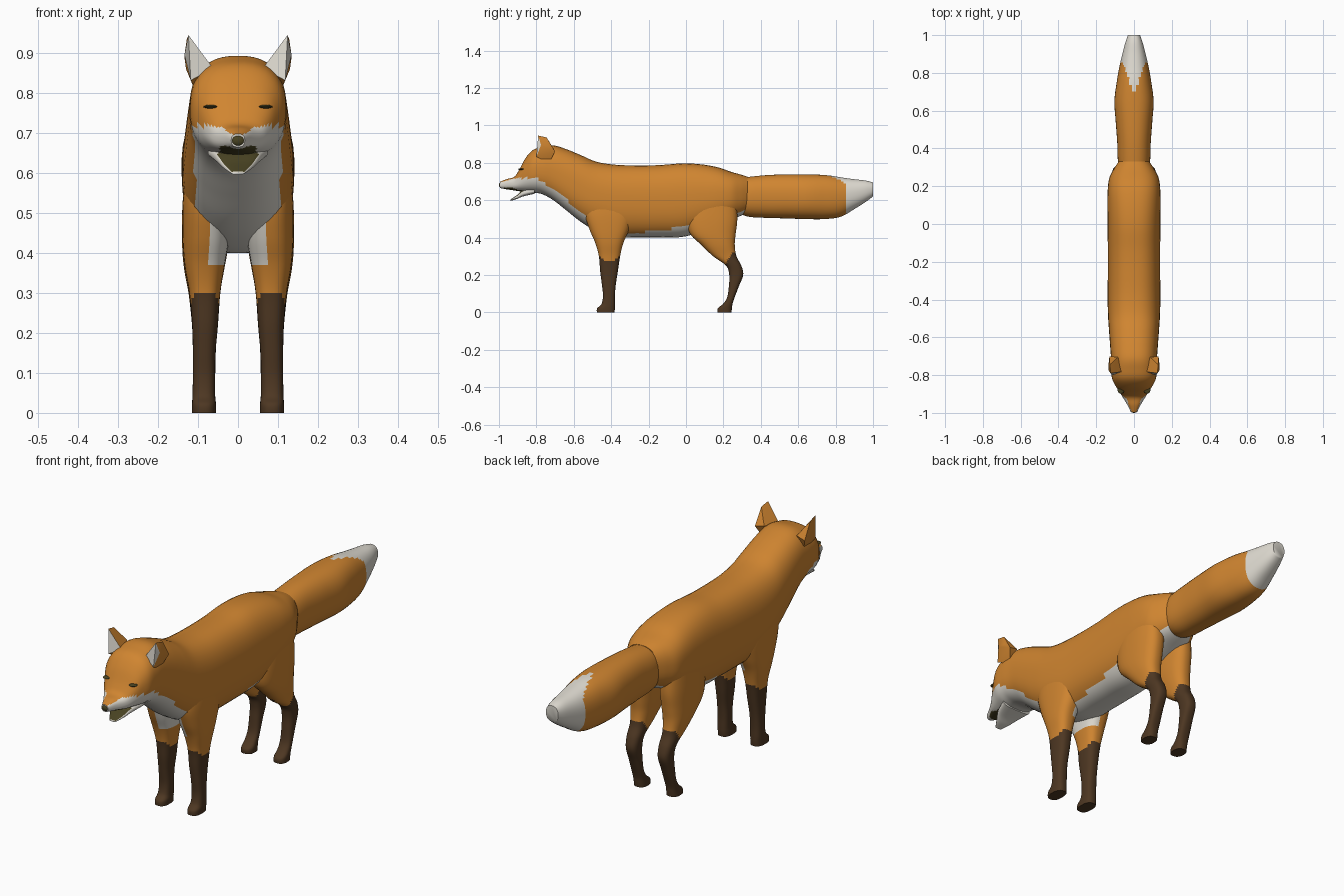
import bpy, bmesh, math
from mathutils import Vector, Matrix
from mathutils.bvhtree import BVHTree


def material(name, rgb):
    m = bpy.data.materials.new(name)
    m.diffuse_color = (*rgb, 1)
    return m


MATS = [material("orange fur", (0.63, 0.235, 0.03)),
        material("white fur", (0.74, 0.71, 0.64)),
        material("brown fur", (0.075, 0.038, 0.016)),
        material("dark olive", (0.065, 0.055, 0.016))]
ORANGE, WHITE, BROWN, DARK = range(4)


def finish(bm, name, rule, mirror=False, angle=60):
    """Colour faces by rule(centre, normal), make the object, smooth it."""
    bmesh.ops.recalc_face_normals(bm, faces=bm.faces[:])
    bm.normal_update()
    for f in bm.faces:
        f.material_index = rule(f.calc_center_median(), f.normal)
    me = bpy.data.meshes.new(name)
    bm.to_mesh(me)
    bm.free()
    for m in MATS:
        me.materials.append(m)
    ob = bpy.data.objects.new(name, me)
    bpy.context.collection.objects.link(ob)
    bpy.ops.object.select_all(action='DESELECT')
    ob.select_set(True)
    bpy.context.view_layer.objects.active = ob
    bpy.ops.object.shade_smooth_by_angle(angle=math.radians(angle))
    if mirror:
        ob.modifiers.new("mirror", 'MIRROR').use_mirror_merge = False
    return ob


def refine(rows, n):
    """Catmull-Rom resampling of a list of equal-length tuples."""
    p = [rows[0]] + rows + [rows[-1]]
    out = []
    for i in range(1, len(p) - 2):
        for k in range(n):
            t = k / n
            out.append([0.5 * (2 * b + (c - a) * t + (2 * a - 5 * b + 4 * c - d) * t * t
                               + (3 * b - a - 3 * c + d) * t ** 3)
                        for a, b, c, d in zip(*p[i - 1:i + 3])])
    return out + [list(rows[-1])]


def loft(rows, axis, power=2.5, sides=40, n=6):
    """Skin superellipse rings; a row is (position, x0, x1, v0, v1)."""
    bm = bmesh.new()
    rings = []
    for t, x0, x1, v0, v1 in refine(rows, n):
        ring = []
        for k in range(sides):
            a = 2 * math.pi * (k + 0.5) / sides
            c, s = math.cos(a), math.sin(a)
            x = (x0 + x1) / 2 + (x1 - x0) / 2 * math.copysign(abs(c) ** (2 / power), c)
            v = (v0 + v1) / 2 + (v1 - v0) / 2 * math.copysign(abs(s) ** (2 / power), s)
            ring.append(bm.verts.new((x, t, v) if axis == 'y' else (x, v, t)))
        rings.append(ring)
    for a, b in zip(rings, rings[1:]):
        for k in range(sides):
            j = (k + 1) % sides
            bm.faces.new((a[k], a[j], b[j], b[k]))
    bm.faces.new(rings[0])
    bm.faces.new(rings[-1])
    return bm


def lookup(table, t):
    for (a, va), (b, vb) in zip(table, table[1:]):
        if t <= b:
            return va + (vb - va) * max(0, (t - a) / (b - a))
    return table[-1][1]


def sym(rows):
    return [(y, -w, w, z0, z1) for y, w, z0, z1 in rows]


# Head, neck and torso: (y, half width, bottom, top)
torso = sym([
    (-0.995, 0.017, 0.665, 0.698), (-0.96, 0.034, 0.658, 0.712), (-0.92, 0.058, 0.652, 0.724),
    (-0.895, 0.074, 0.648, 0.757), (-0.86, 0.096, 0.644, 0.822), (-0.82, 0.116, 0.640, 0.867),
    (-0.77, 0.121, 0.632, 0.885), (-0.71, 0.122, 0.600, 0.893), (-0.64, 0.127, 0.545, 0.873),
    (-0.56, 0.133, 0.482, 0.840), (-0.48, 0.138, 0.435, 0.806), (-0.38, 0.140, 0.402, 0.790),
    (-0.26, 0.139, 0.400, 0.786), (-0.14, 0.139, 0.400, 0.788), (-0.02, 0.140, 0.403, 0.797),
    (0.08, 0.141, 0.430, 0.792), (0.17, 0.140, 0.465, 0.776), (0.24, 0.132, 0.495, 0.752),
    (0.29, 0.108, 0.515, 0.738), (0.33, 0.082, 0.535, 0.725)])
WHITE_LINE = [(-1, 0.694), (-0.92, 0.715), (-0.86, 0.72), (-0.79, 0.712), (-0.7, 0.655),
              (-0.6, 0.57), (-0.5, 0.475), (-0.4, 0.42), (-0.3, 0.42), (0.02, 0.46),
              (0.15, 0.49), (0.33, 0.55)]


def torso_colour(c, n):
    if n.z < -0.6 and c.y < -0.87 and abs(c.x) < 0.045 and c.y > -0.97:
        return DARK                                   # roof of the mouth
    return WHITE if c.z < lookup(WHITE_LINE, c.y) else ORANGE


bm = loft(torso, 'y')
tree = BVHTree.FromBMesh(bm)
finish(bm, "head_and_torso", torso_colour)

# Bushy tail with a white tip that runs forward along the top
tail = sym([
    (0.26, 0.07, 0.54, 0.715), (0.33, 0.085, 0.512, 0.724), (0.43, 0.089, 0.505, 0.734),
    (0.54, 0.097, 0.502, 0.738), (0.65, 0.104, 0.498, 0.738), (0.75, 0.092, 0.499, 0.734),
    (0.83, 0.078, 0.512, 0.722), (0.90, 0.062, 0.552, 0.712), (0.96, 0.046, 0.590, 0.705),
    (1.0, 0.032, 0.620, 0.695)])
finish(loft(tail, 'y', 2.3), "tail",
       lambda c, n: WHITE if c.y > 0.855 - max(0, c.z - 0.675) * 2.6 * max(0, 1 - abs(c.x) / 0.08)
       else ORANGE)

# Front legs: (z, inner x, outer x, front y, back y)
front = [
    (0.0, 0.055, 0.115, -0.477, -0.382), (0.022, 0.055, 0.115, -0.475, -0.380),
    (0.045, 0.057, 0.114, -0.452, -0.380), (0.09, 0.057, 0.113, -0.444, -0.380),
    (0.15, 0.056, 0.113, -0.450, -0.375), (0.22, 0.050, 0.115, -0.459, -0.364),
    (0.30, 0.044, 0.122, -0.466, -0.352), (0.37, 0.033, 0.134, -0.485, -0.335),
    (0.44, 0.022, 0.139, -0.515, -0.305), (0.52, 0.020, 0.139, -0.54, -0.28),
    (0.60, 0.020, 0.132, -0.54, -0.28)]


def front_colour(c, n):
    if c.z < 0.30 - 0.03 * math.cos((c.y + 0.41) * 30):
        return BROWN
    return WHITE if c.z > 0.365 and c.x < 0.072 else ORANGE


finish(loft(front, 'z', 2.6, 32), "front_legs", front_colour, True)

# Hind legs with thigh, hock and paw
hind = [
    (0.0, 0.055, 0.115, 0.168, 0.243), (0.022, 0.055, 0.115, 0.170, 0.246),
    (0.045, 0.057, 0.114, 0.198, 0.249), (0.08, 0.057, 0.113, 0.220, 0.260),
    (0.14, 0.056, 0.113, 0.229, 0.283), (0.20, 0.053, 0.114, 0.231, 0.306),
    (0.25, 0.050, 0.118, 0.214, 0.296), (0.30, 0.045, 0.124, 0.145, 0.270),
    (0.36, 0.034, 0.135, 0.082, 0.261), (0.42, 0.024, 0.140, 0.022, 0.266),
    (0.50, 0.020, 0.140, 0.005, 0.275), (0.60, 0.020, 0.134, 0.02, 0.27)]
finish(loft(hind, 'z', 2.5, 32), "hind_legs",
       lambda c, n: BROWN if c.z < 0.30 + 0.04 * math.cos((c.y - 0.26) * 45) - 0.02 else ORANGE, True)

# Lower jaw, dark inside
jaw = sym([(-0.937, 0.016, 0.596, 0.604), (-0.905, 0.036, 0.606, 0.626),
           (-0.87, 0.056, 0.620, 0.655), (-0.81, 0.075, 0.634, 0.668)])
finish(loft(jaw, 'y', 3, 24), "lower_jaw",
       lambda c, n: DARK if n.z > 0.5 and abs(c.x) < 0.05 else WHITE)

# Ears: hulls with a white front
bm = bmesh.new()
for co in [(0.124, -0.79, 0.945), (0.062, -0.782, 0.862), (0.118, -0.800, 0.832),
           (0.134, -0.775, 0.895), (0.128, -0.745, 0.935), (0.085, -0.705, 0.870),
           (0.130, -0.700, 0.860), (0.134, -0.735, 0.890), (0.105, -0.73, 0.80)]:
    bm.verts.new(co)
bmesh.ops.convex_hull(bm, input=bm.verts[:])
finish(bm, "ears", lambda c, n: WHITE if n.y < -0.45 else ORANGE, True, 40)

# Nose
bm = bmesh.new()
bmesh.ops.create_uvsphere(bm, u_segments=16, v_segments=10, radius=1,
                          matrix=Matrix.Translation((0, -0.988, 0.681))
                          @ Matrix.Diagonal((0.019, 0.012, 0.015, 1)))
finish(bm, "nose", lambda c, n: DARK)

# Eyes: thin lens plates lying on the face
hit, normal, _, _ = tree.ray_cast(Vector((0.069, -1.5, 0.766)), Vector((0, 1, 0)))
bm = bmesh.new()
bmesh.ops.create_uvsphere(bm, u_segments=16, v_segments=8, radius=1,
                          matrix=Matrix.Translation(hit)
                          @ normal.to_track_quat('Z', 'Y').to_matrix().to_4x4()
                          @ Matrix.Diagonal((0.018, 0.020, 0.0045, 1)))
finish(bm, "eyes", lambda c, n: DARK, True)
